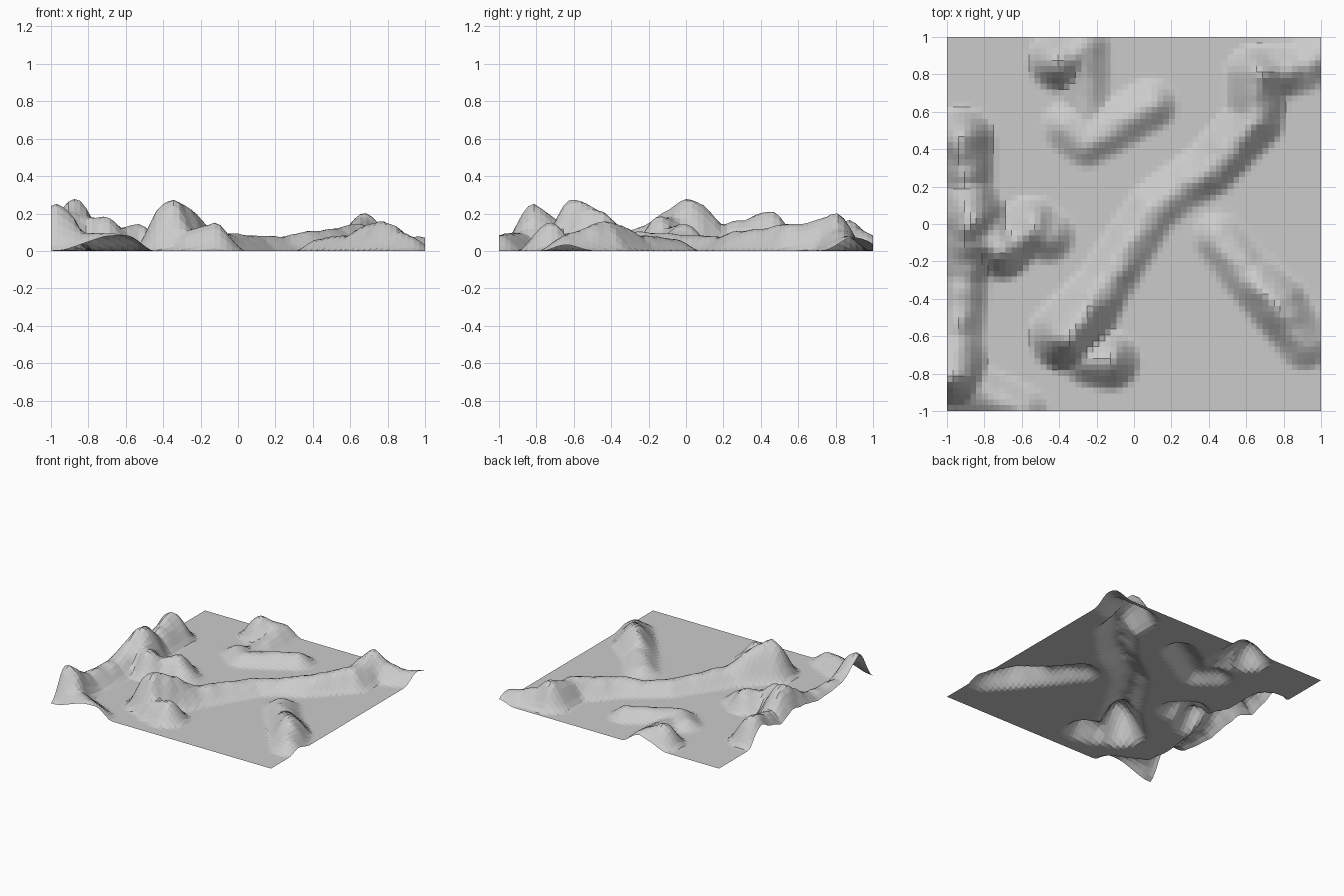
import bpy, bmesh
from mathutils import Vector, noise

if "Cube" in bpy.data.objects:
    bpy.data.objects.remove(bpy.data.objects["Cube"])

# Ridge lines: points are (x, y, crest height)
RIDGES = [
    # long diagonal ridge with its tall south-west peak
    [(-.36, -.6, .28), (-.25, -.46, .2), (-.16, -.33, .11), (.1, .08, .08),
     (.25, .2, .075), (.4, .29, .11), (.65, .56, .14), (.66, .79, .185)],
    # north-east foothills
    [(.68, .8, .16), (.9, .84, .08), (1, .92, .07)],
    # spur beside the tall peak
    [(-.24, -.72, .11), (-.13, -.73, .15)],
    # west edge range
    [(-.96, -.81, .245), (-.95, -.6, .11), (-.92, -.3, .11), (-.88, .04, .28),
     (-.9, .2, .14), (-.92, .45, .21)],
    # west range branch
    [(-.88, 0, .18), (-.71, -.13, .185), (-.63, -.08, .12), (-.55, -.01, .15), (-.46, -.06, .1)],
    # south-west front hump
    [(-.93, -.85, .1), (-.6, -1, .085)],
    # north hill
    [(-.4, .87, .165), (-.27, .95, .1), (-.25, .58, .04)],
    # crescent ridge
    [(-.36, .52, .06), (-.25, .44, .07), (.09, .64, .08)],
    # east ridge
    [(.45, -.07, .07), (.6, -.26, .09), (.77, -.43, .165), (.91, -.64, .08)],
]


def ridge_height(px, py, ridge):
    best = 0
    for a, b in zip(ridge, ridge[1:]):
        dx, dy = b[0] - a[0], b[1] - a[1]
        t = ((px - a[0]) * dx + (py - a[1]) * dy) / (dx * dx + dy * dy)
        t = min(1, max(0, t))
        x, y, h = (p + (q - p) * t for p, q in zip(a, b))
        half_width = .13 + .28 * h  # taller crests spread wider
        d = ((px - x) ** 2 + (py - y) ** 2) / half_width ** 2
        if d < 1:
            best = max(best, h * (1 - d) ** 2)
    return best


def terrain_height(x, y):
    # blend ridges with a soft maximum, then roughen only the raised ground
    z = sum(ridge_height(x, y, r) ** 4 for r in RIDGES) ** .25
    rough = noise.noise(Vector((x * 11, y * 11, 3.7)))
    return max(0, z * (1 + .14 * rough))


# Terrain sheet: one open grid, flat shaded
bm = bmesh.new()
bmesh.ops.create_grid(bm, x_segments=64, y_segments=64, size=1)
for v in bm.verts:
    v.co.z = terrain_height(v.co.x, v.co.y)
mesh = bpy.data.meshes.new("terrain")
bm.to_mesh(mesh)
bm.free()
bpy.context.collection.objects.link(bpy.data.objects.new("terrain", mesh))
